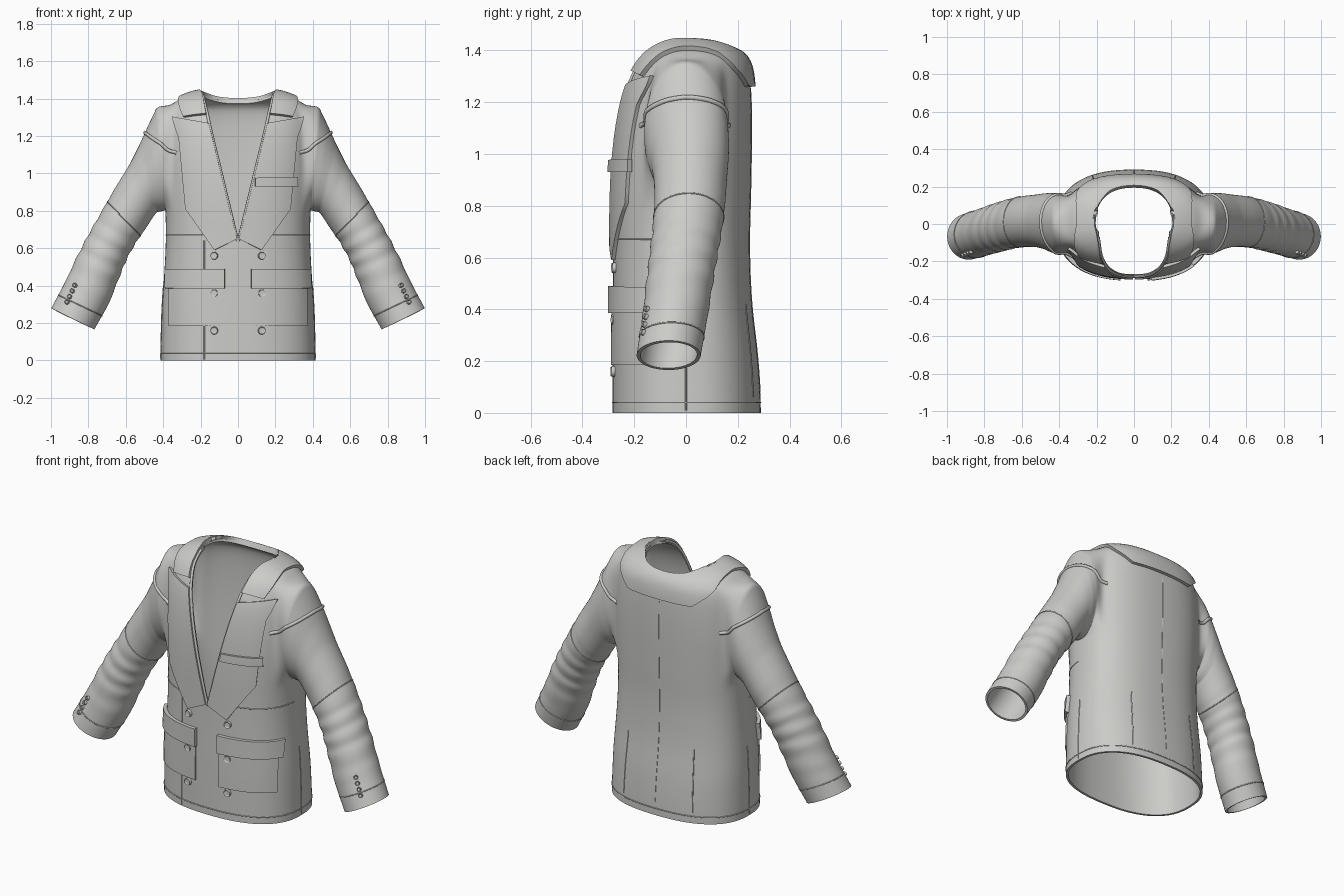
import bpy, bmesh, math
from mathutils import Vector
from mathutils.bvhtree import BVHTree

if "Cube" in bpy.data.objects:
    bpy.data.objects.remove(bpy.data.objects["Cube"])

cloth = bpy.data.materials.new("grey_cloth")
cloth.use_nodes = True
cloth.diffuse_color = (0.6, 0.6, 0.58, 1)
cloth.node_tree.nodes["Principled BSDF"].inputs["Base Color"].default_value = cloth.diffuse_color


def sample(rows, s):
    """Linear interpolation along a list of tuples, s from 0 to 1."""
    f = min(max(s, 0), 1) * (len(rows) - 1)
    i = min(int(f), len(rows) - 2)
    return [a + (b - a) * (f - i) for a, b in zip(rows[i], rows[i + 1])]


def add_object(name, bm, mirror=False):
    mesh = bpy.data.meshes.new(name)
    bm.to_mesh(mesh)
    bm.free()
    mesh.shade_smooth()
    mesh.materials.append(cloth)
    ob = bpy.data.objects.new(name, mesh)
    bpy.context.collection.objects.link(ob)
    if mirror:
        ob.modifiers.new("Mirror", "MIRROR").use_clip = True
    return ob


def thicken(ob, thickness, offset):
    mod = ob.modifiers.new("Solidify", "SOLIDIFY")
    mod.thickness, mod.offset = thickness, offset
    split = ob.modifiers.new("Crisp edges", "EDGE_SPLIT")
    split.split_angle = math.radians(50)


# Torso cross-sections: height, half width, front depth, back depth
TORSO = [(0, .415, .285, .29), (.04, .415, .285, .29), (.14, .412, .285, .285),
         (.26, .41, .285, .275), (.38, .402, .284, .258), (.5, .393, .283, .25),
         (.63, .387, .282, .246), (.72, .387, .282, .247), (.8, .39, .282, .25),
         (.9, .395, .28, .252), (1, .4, .275, .254), (1.1, .4, .265, .255),
         (1.2, .395, .25, .254), (1.29, .385, .225, .25), (1.36, .365, .185, .24),
         (1.39, .33, .155, .23), (1.41, .28, .125, .22), (1.424, .24, .1, .21),
         (1.43, .208, .085, .2)]
# Sleeve rings: outer x, z, inner x, z, centre y, half depth
SLEEVE = [(.43, 1.365, .385, .8, 0, .165), (.48, 1.26, .41, .795, .008, .16),
          (.525, 1.16, .435, .79, .015, .15), (.58, 1.05, .46, .755, .017, .142),
          (.66, .92, .495, .7, .015, .138), (.74, .78, .545, .63, .005, .135),
          (.8, .675, .595, .54, -.01, .132), (.86, .56, .635, .44, -.025, .13),
          (.93, .41, .69, .3, -.045, .127), (1, .28, .767, .165, -.067, .125)]
POWER = 0.82      # squareness of the torso section
SPAN = 6          # cells along each side of the armhole
HOLE = 8          # first row of the armhole
RING = 4 * SPAN


def sleeve_ring(s, grow=0):
    xo, zo, xi, zi, yc, ry = sample(SLEEVE, s)
    points = []
    for k in range(RING):
        a = math.radians(225) + math.tau * k / RING
        r = 1 + grow
        points.append(Vector(((xo + xi) / 2 + (xo - xi) / 2 * math.sin(a) * r,
                              yc + ry * math.cos(a) * r,
                              (zo + zi) / 2 + (zo - zi) / 2 * math.sin(a) * r)))
    return points


def torso_row(z, w, front, back):
    opening = max(0, z - .63) * .2375
    start = math.asin((opening / w) ** (1 / POWER))
    side = max(math.radians(60), start + .14)
    rear = math.radians(120)
    stops = [start, side, rear, math.pi]
    points = []
    for j in range(3 * SPAN + 1):
        t = sample([(v,) for v in stops], j / (3 * SPAN))[0]
        c = math.cos(t)
        x = w * max(math.sin(t), 0) ** POWER
        y = -math.copysign(abs(c) ** POWER, c) * (front if c > 0 else back)
        dip = .045 * max(0, -c) ** 2 * max(0, z - 1.3) / .13
        points.append(Vector((0 if x < .0005 else x, y, z - dip)))
    return points


# Torso and sleeves: one half, with the sleeve grown out of the armhole
bm = bmesh.new()
grid = [[bm.verts.new(p) for p in torso_row(*row)] for row in TORSO]
for i in range(len(grid) - 1):
    for j in range(3 * SPAN):
        if not (HOLE <= i < HOLE + SPAN and SPAN <= j < 2 * SPAN):
            bm.faces.new((grid[i][j], grid[i][j + 1], grid[i + 1][j + 1], grid[i + 1][j]))
lo, hi, top = SPAN, 2 * SPAN, HOLE + SPAN
loop = [grid[HOLE][j] for j in range(lo, hi)] + [grid[i][hi] for i in range(HOLE, top)]
loop += [grid[top][j] for j in range(hi, lo, -1)] + [grid[i][lo] for i in range(top, HOLE, -1)]
STEPS = 36
for n in range(STEPS + 1):
    s = n / STEPS
    # Cloth folds bunch up along the forearm and fade out at the cuff
    fold = max(0, math.sin(math.pi * (s - .45) / .47)) if .45 < s < .92 else 0
    ring = sleeve_ring(s)
    mid = sum(ring, Vector()) / RING
    new = []
    for k, p in enumerate(ring):
        wave = math.sin(s * 75 + 1.3 * math.sin(math.tau * k / RING))
        new.append(bm.verts.new(p + (p - mid) * .045 * fold * wave))
    for k in range(RING):
        m = (k + 1) % RING
        bm.faces.new((loop[k], loop[m], new[m], new[k]))
    loop = new
bmesh.ops.recalc_face_normals(bm, faces=bm.faces)
bm.faces.ensure_lookup_table()
if bm.faces[0].normal.y > 0:
    bmesh.ops.reverse_faces(bm, faces=bm.faces)
jacket = add_object("jacket_shell", bm, mirror=True)
sub = jacket.modifiers.new("Subdivision", "SUBSURF")
sub.levels = sub.render_levels = 2
bpy.context.view_layer.update()
surface = BVHTree.FromObject(jacket, bpy.context.evaluated_depsgraph_get())
thicken(jacket, .014, -1)


def on_cloth(p):
    """Point and normal on the cloth; (x, z) pairs land on the front."""
    if len(p) == 2:
        hit = surface.ray_cast(Vector((p[0], -1, p[1])), Vector((0, 1, 0)))
        if hit[0] and hit[0].y < 0:
            return hit[0], hit[1]
        p = (p[0], -.27, p[1])
    hit = surface.find_nearest(Vector(p))
    return hit[0], hit[1]


def panel(name, edge_a, edge_b, lift=.006, thick=.014, mirror=False, rows=24, cols=12):
    """Cloth layer stretched between two edges and laid on the jacket."""
    bm = bmesh.new()
    verts = []
    for r in range(rows + 1):
        a, b = sample(edge_a, r / rows), sample(edge_b, r / rows)
        line = []
        for c in range(cols + 1):
            pos, nor = on_cloth(sample([a, b], c / cols))
            pos = pos + nor * lift
            if mirror and abs(pos.x) < .002:
                pos.x = 0
            line.append(bm.verts.new(pos))
        verts.append(line)
    for r in range(rows):
        for c in range(cols):
            bm.faces.new((verts[r][c], verts[r][c + 1], verts[r + 1][c + 1], verts[r + 1][c]))
    thicken(add_object(name, bm, mirror), thick, 0)


def seam(name, points, radius=.003, closed=False, both=False):
    """Thin raised seam following the cloth."""
    count = 8 * len(points)
    path = points + points[:1] if closed else points
    for sign, label in ((1, "left_"), (-1, "right_")) if both else ((1, ""),):
        curve = bpy.data.curves.new(label + name, "CURVE")
        curve.dimensions = "3D"
        curve.bevel_depth, curve.bevel_resolution = radius, 1
        spline = curve.splines.new("POLY")
        spline.points.add(count - 1)
        spline.use_cyclic_u = closed
        for k, pt in enumerate(spline.points):
            pos, _ = on_cloth(sample(path, k / (count if closed else count - 1)))
            pt.co = (pos.x * sign, pos.y, pos.z, 1)
        curve.materials.append(cloth)
        bpy.context.collection.objects.link(bpy.data.objects.new(label + name, curve))


def button(name, x, z, radius):
    """Round button with a raised rim."""
    pos, nor = on_cloth((x, z))
    bm = bmesh.new()
    bmesh.ops.create_cone(bm, cap_ends=True, segments=20, radius1=radius, radius2=radius * .9, depth=.014)
    cap = max(bm.faces, key=lambda f: f.calc_center_median().z)
    bmesh.ops.inset_region(bm, faces=[cap], thickness=radius * .3, depth=-.004)
    ob = add_object(name, bm)
    ob.location = pos + nor * .006
    ob.rotation_euler = nor.to_track_quat("Z", "Y").to_euler()
    ob.modifiers.new("Crisp edges", "EDGE_SPLIT")


# Lapels and collar
panel("lapels", [(.155, 1.265), (.138, 1.2), (.045, .81), (.004, .65)],
      [(.35, 1.3), (.31, 1.19), (.275, .81), (.125, .59)], lift=.007, thick=.016, mirror=True)
panel("collar",
      [(0, .2, 1.385), (.11, .17, 1.39), (.18, .09, 1.42), (.205, 0, 1.43), (.185, -.1, 1.4), (.165, -.19, 1.31)],
      [(0, .26, 1.26), (.21, .25, 1.26), (.28, .15, 1.33), (.3, 0, 1.4), (.31, -.09, 1.37), (.3, -.19, 1.31)],
      lift=.009, thick=.02, mirror=True)
seam("opening_piping", [(.19, -.07, 1.42), (.165, -.19, 1.325), (.1, -.26, 1.05), (.002, -.283, .64)], .008, both=True)

# Pockets with flaps, and the breast pocket
for side, label in ((1, "left"), (-1, "right")):
    panel(label + "_pocket", [(side * .075, .4), (side * .075, .185)], [(side * .365, .4), (side * .365, .185)],
          lift=.003, thick=.01)
    panel(label + "_pocket_flap", [(side * .07, .49), (side * .07, .385)], [(side * .375, .485), (side * .375, .385)],
          lift=.01, thick=.022)
    for z in (.56, .36, .16):
        button(label + "_front_button", side * .127, z, .021)
    for k in range(4):
        button(label + "_cuff_button", side * (.87 + .014 * k), .4 - .03 * k, .012)
panel("breast_pocket", [(.09, .975), (.09, .93)], [(.305, .98), (.305, .93)], lift=.018, thick=.022, rows=6)

# Seams of the torso
seam("hem", [tuple(p) for p in torso_row(*TORSO[1])], .003, both=True)
seam("front_overlap", [(-.18, .005), (-.18, .64)], .004)
seam("waist_seam", [(.13, -.28, .67), (.25, -.25, .67), (.39, -.03, .67)], both=True)
seam("centre_back_seam", [(0, .29, .08), (0, .25, .6), (0, .25, 1.24)], .002)
seam("side_seam", [(.415, 0, .01), (.4, 0, .4)], both=True)
seam("back_vent", [(.22, .25, .06), (.21, .22, .42)], both=True)

# Seams of the sleeves
seam("shoulder_band", [(.35, -.2, 1.11), (.42, -.15, 1.165), (.49, -.08, 1.21), (.51, 0, 1.225),
                       (.49, .09, 1.21), (.42, .16, 1.165), (.36, .2, 1.11)], .01, both=True)
for name, s in (("elbow_seam", .5), ("cuff_seam", .94)):
    seam(name, [tuple(p) for p in sleeve_ring(s)], closed=True, both=True)
